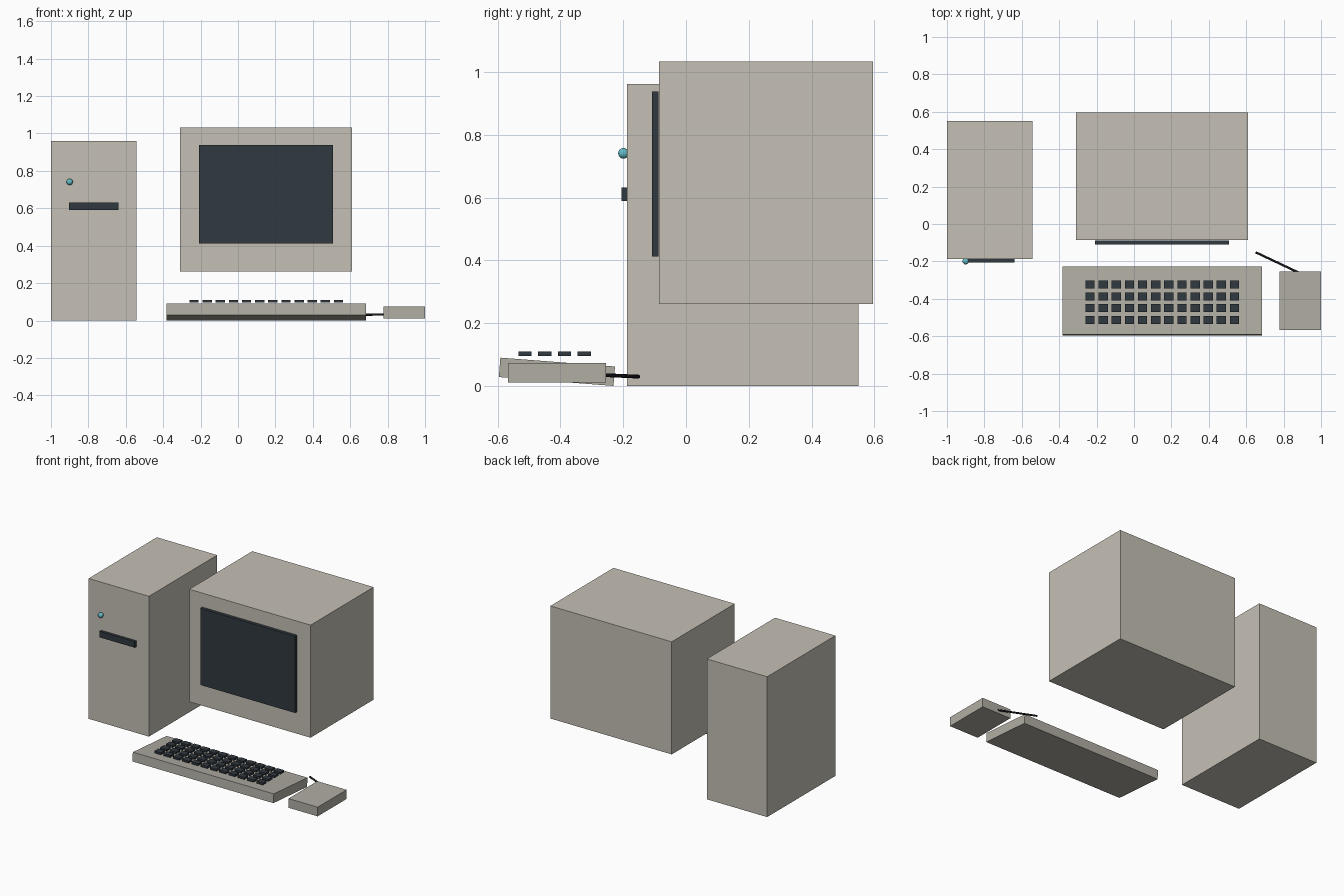
import bpy, bmesh
from mathutils import Matrix

if "Cube" in bpy.data.objects:
    bpy.data.objects.remove(bpy.data.objects["Cube"])


def material(name, rgb):
    m = bpy.data.materials.new(name)
    m.diffuse_color = (*rgb, 1)
    m.use_nodes = True
    m.node_tree.nodes["Principled BSDF"].inputs["Base Color"].default_value = m.diffuse_color
    return m


beige = material("case_beige", (0.56, 0.53, 0.46))
grey = material("keyboard_grey", (0.44, 0.42, 0.37))
dark = material("dark_glass", (0.03, 0.04, 0.05))
black = material("cable_black", (0.01, 0.01, 0.012))
teal = material("button_teal", (0.13, 0.5, 0.58))


def add_box(bm, x, y, z):
    """Add a box given its (min, max) range on each axis."""
    size = [b - a for a, b in (x, y, z)]
    mid = [(a + b) / 2 for a, b in (x, y, z)]
    bmesh.ops.create_cube(bm, size=1,
                          matrix=Matrix.Translation(mid) @ Matrix.Diagonal((*size, 1)))


def finish(bm, name, mat):
    me = bpy.data.meshes.new(name)
    bm.to_mesh(me)
    bm.free()
    me.materials.append(mat)
    ob = bpy.data.objects.new(name, me)
    bpy.context.collection.objects.link(ob)
    return ob


def box(name, x, y, z, mat):
    bm = bmesh.new()
    add_box(bm, x, y, z)
    return finish(bm, name, mat)


# Tower with drive slot and power button
box("tower", (-1, -0.543), (-0.188, 0.55), (0, 0.961), beige)
box("drive_slot", (-0.904, -0.638), (-0.206, -0.186), (0.59, 0.632), dark)
bpy.ops.mesh.primitive_uv_sphere_add(segments=24, ring_count=12, radius=0.017,
                                     location=(-0.9, -0.199, 0.741))
button = bpy.context.object
button.name = "power_button"
button.data.materials.append(teal)
bpy.ops.object.shade_smooth()

# Monitor
box("monitor", (-0.309, 0.61), (-0.086, 0.596), (0.262, 1.033), beige)
box("screen", (-0.209, 0.509), (-0.109, -0.087), (0.413, 0.938), dark)

# Keyboard, tilted with its front edge raised
keyboard = box("keyboard", (-0.534, 0.534), (-0.183, 0.183), (-0.031, 0.031), grey)
keyboard.location = (0.151, -0.411, 0.0455)
keyboard.rotation_euler.x = -0.077

# Level grid of keys
bm = bmesh.new()
for row in range(4):
    for col in range(12):
        x, y = -0.235 + col * 0.0702, -0.513 + row * 0.063
        add_box(bm, (x - 0.025, x + 0.025), (y - 0.021, y + 0.021), (0.096, 0.11))
finish(bm, "keys", dark)

# Mouse and its short cable
box("mouse", (0.779, 1), (-0.566, -0.254), (0.011, 0.074), grey)
cable = bpy.data.curves.new("mouse_cable", 'CURVE')
cable.dimensions = '3D'
cable.bevel_depth = 0.006
cable.bevel_resolution = 2
cable.use_fill_caps = True
line = cable.splines.new('POLY')
line.points.add(1)
line.points[0].co = (0.885, -0.262, 0.035, 1)
line.points[1].co = (0.65, -0.151, 0.03, 1)
cable.materials.append(black)
bpy.context.collection.objects.link(bpy.data.objects.new("mouse_cable", cable))
